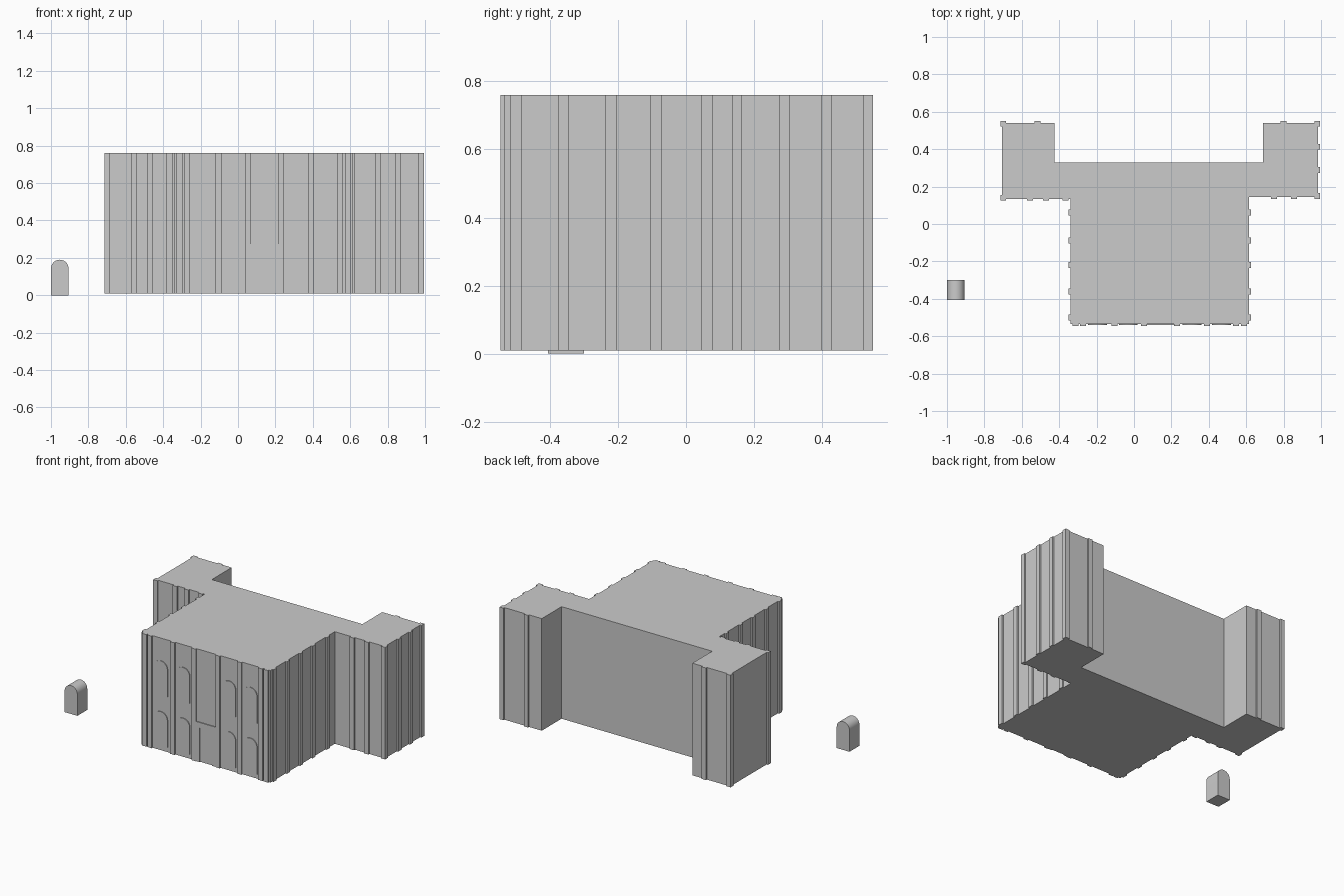
import bpy, bmesh, math

if "Cube" in bpy.data.objects:
    bpy.data.objects.remove(bpy.data.objects["Cube"])

Z0, Z1, T = 0.01, 0.76, 0.01   # wall base, wall top, pilaster depth


def make(name, bm):
    bmesh.ops.recalc_face_normals(bm, faces=bm.faces[:])
    mesh = bpy.data.meshes.new(name)
    bm.to_mesh(mesh)
    bm.free()
    ob = bpy.data.objects.new(name, mesh)
    bpy.context.collection.objects.link(ob)
    return ob


def prism(bm, points, offset):
    """Extrude a closed planar outline along an offset vector."""
    face = bm.faces.new([bm.verts.new(p) for p in points])
    ext = bmesh.ops.extrude_face_region(bm, geom=[face], use_keep_orig=True)
    moved = [g for g in ext["geom"] if isinstance(g, bmesh.types.BMVert)]
    bmesh.ops.translate(bm, verts=moved, vec=offset)


def box(bm, x0, x1, y0, y1, z0=Z0, z1=Z1):
    prism(bm, [(x0, y0, z0), (x1, y0, z0), (x1, y1, z0), (x0, y1, z0)], (0, 0, z1 - z0))


def arch(bm, cx, y0, depth, z0, width, height):
    """Round-topped slab facing -y."""
    r = width / 2
    pts = [(cx - r, y0, z0), (cx + r, y0, z0)]
    pts += [(cx + r * math.cos(math.pi * i / 16), y0,
             z0 + height - r + r * math.sin(math.pi * i / 16)) for i in range(17)]
    prism(bm, pts, (0, depth, 0))


# Main building: front block, cross bar and two rear wings
outline = [(-0.34, -0.535), (0.615, -0.535), (0.615, 0.145), (0.985, 0.145),
           (0.985, 0.54), (0.69, 0.54), (0.69, 0.33), (-0.425, 0.33),
           (-0.425, 0.54), (-0.705, 0.54), (-0.705, 0.135), (-0.34, 0.135)]
bm = bmesh.new()
prism(bm, [(x, y, Z0) for x, y in outline], (0, 0, Z1 - Z0))
make("building_walls", bm)

# Pilasters on walls running along x: (wall y, outward sign, centres)
bm = bmesh.new()
W = 0.016
rows_x = [(-0.535, -1, [-0.312, -0.273, -0.105, 0.053, 0.23, 0.39, 0.546, 0.588]),
          (0.135, -1, [-0.555, -0.47, -0.365]),
          (0.145, -1, [0.748, 0.855]),
          (0.54, 1, [-0.517, 0.80])]
for y, s, centres in rows_x:
    for c in centres:
        box(bm, c - W, c + W, min(y, y + s * T), max(y, y + s * T))

# Pilasters on walls running along y
side = [-0.50, -0.36, -0.22, -0.088, 0.062]
for x, s, centres in [(-0.34, -1, side), (0.615, 1, side), (0.985, 1, [0.29, 0.413])]:
    for c in centres:
        box(bm, min(x, x + s * T), max(x, x + s * T), c - W, c + W)
make("pilasters", bm)

# Corner piers of the wings
bm = bmesh.new()
for x, y, sx, sy in [(-0.705, 0.135, -1, -1), (-0.705, 0.54, -1, 1),
                     (0.985, 0.145, 1, -1), (0.985, 0.54, 1, 1)]:
    xs = sorted((x + sx * T, x - sx * 0.02))
    ys = sorted((y + sy * T, y - sy * 0.02))
    box(bm, *xs, *ys)
make("corner_piers", bm)

# Arched windows on the front, two storeys
bm = bmesh.new()
for cx in (-0.195, -0.03, 0.31, 0.468):
    for z in (0.04, 0.38):
        arch(bm, cx, -0.54, 0.005, z, 0.10, 0.23)
make("front_windows", bm)

# Door surround: lintel and jambs
bm = bmesh.new()
box(bm, 0.069, 0.214, -0.541, -0.535, 0.24, 0.275)
box(bm, 0.069, 0.095, -0.541, -0.535, Z0, 0.24)
box(bm, 0.188, 0.214, -0.541, -0.535, Z0, 0.24)
make("door_surround", bm)

# Free-standing arched block
bm = bmesh.new()
arch(bm, -0.953, -0.405, 0.105, 0.0, 0.094, 0.19)
ob = make("arched_block", bm)
bpy.context.view_layer.objects.active = ob
ob.select_set(True)
bpy.ops.object.shade_smooth_by_angle()
